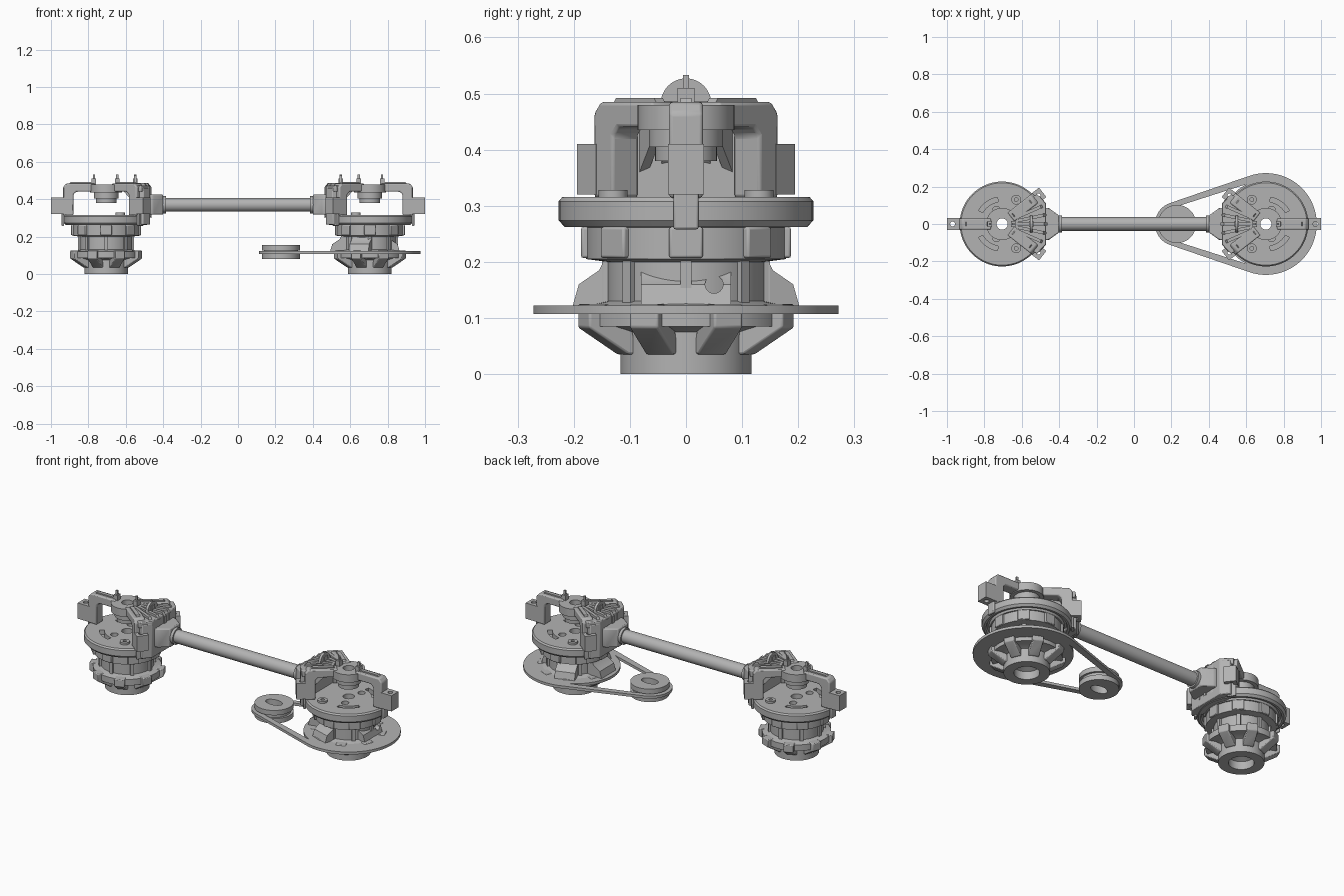
import bpy, bmesh
from math import sin, cos, pi, radians
from mathutils import Matrix

cube = bpy.data.objects.get("Cube")
if cube:
    bpy.data.objects.remove(cube)

grey = bpy.data.materials.new("grey_metal")
grey.use_nodes = True
colour = (0.45, 0.45, 0.45, 1)
grey.diffuse_color = colour
grey.node_tree.nodes["Principled BSDF"].inputs["Base Color"].default_value = colour
parts = []


def make(name, verts, faces, M, bevel=0):
    """Mesh object from points, with outward normals."""
    mesh = bpy.data.meshes.new(name)
    mesh.from_pydata(verts, [], faces)
    mesh.transform(M)
    bm = bmesh.new()
    bm.from_mesh(mesh)
    bmesh.ops.recalc_face_normals(bm, faces=bm.faces)
    bm.to_mesh(mesh)
    bm.free()
    mesh.materials.append(grey)
    obj = bpy.data.objects.new(name, mesh)
    bpy.context.collection.objects.link(obj)
    if bevel:
        mod = obj.modifiers.new("soft_edges", "BEVEL")
        mod.width, mod.segments, mod.limit_method = bevel, 2, "ANGLE"
    parts.append(obj)
    return obj


def extrude(name, poly, a, b, M, upright=False, bevel=0):
    """Polygon in plan pulled from height a to b, or upright pulled along y."""
    n = len(poly)
    verts = [(p, h, q) if upright else (p, q, h) for h in (a, b) for p, q in poly]
    faces = [[i, (i + 1) % n, n + (i + 1) % n, n + i] for i in range(n)]
    faces += [list(range(n)), list(range(n, 2 * n))]
    return make(name, verts, faces, M, bevel)


def radial(name, profile, width, angle, M, bevel=0):
    R = Matrix.Rotation(radians(angle), 4, "Z")
    return extrude(name, profile, -width / 2, width / 2, M @ R, True, bevel)


def lathe(name, profile, M, seg=64):
    """Closed ring profile of (radius, height) turned about z."""
    n = len(profile)
    verts = [(r * cos(2 * pi * k / seg), r * sin(2 * pi * k / seg), z)
             for k in range(seg) for r, z in profile]
    faces = [[k * n + i, k * n + (i + 1) % n,
              (k + 1) % seg * n + (i + 1) % n, (k + 1) % seg * n + i]
             for k in range(seg) for i in range(n)]
    return make(name, verts, faces, M)


def arc(r, start, end, x=0, y=0, n=24):
    angles = [radians(start + (end - start) * i / n) for i in range(n + 1)]
    return [(x + r * cos(t), y + r * sin(t)) for t in angles]


def circle(r, x=0, y=0, n=24):
    return arc(r, 0, 360, x, y, n)[:-1]


def box(x0, x1, z0, z1):
    return [(x0, z0), (x1, z0), (x1, z1), (x0, z1)]


def cut(obj, cutter):
    parts.remove(cutter)
    mod = obj.modifiers.new("cut", "BOOLEAN")
    mod.operation, mod.solver, mod.object = "DIFFERENCE", "EXACT", cutter
    bpy.context.view_layer.objects.active = obj
    bpy.ops.object.modifier_apply(modifier=mod.name)
    bpy.data.objects.remove(cutter)


def wheel_unit(side, M):
    # Turned lower body
    lathe(side + "_core", [
        (.065, 0), (.117, 0), (.117, .075), (.15, .085), (.18, .085), (.18, .12),
        (.14, .13), (.14, .2), (.178, .205), (.178, .27), (.03, .27), (.03, .06),
        (.065, .045)], M)
    for k in range(8):
        a = 22.5 + 45 * k
        radial(side + "_flange_lug", [(.1, .035), (.122, .035), (.198, .083), (.198, .125),
                                      (.13, .125)], .055, a, M, .004)
        radial(side + "_neck_rib", box(.13, .15, .125, .21), .02, a + 22.5, M)
        radial(side + "_collar_lug", box(.16, .187, .207, .262), .06, a + 22.5, M, .004)

    # Main disc with slots and holes
    disc = lathe(side + "_disc", [
        (.03, .255), (.185, .262), (.19, .275), (.2, .275), (.205, .262), (.216, .262),
        (.227, .274), (.227, .308), (.22, .316), (.03, .316)], M, 80)
    for s in (1, -1):
        slot = arc(.145, s * 100, s * 150) + arc(.12, s * 150, s * 100)
        cut(disc, extrude("slot_cutter", slot, .29, .4, M))
        cut(disc, extrude("hole_cutter", circle(.02, -.03, s * .075), .29, .4, M))
        screw = Matrix.Translation((.075, s * .13, 0))
        lathe(side + "_disc_screw", [(.01, .31), (.026, .31), (.026, .328), (.01, .328)],
              M @ screw, 24)

    # Hanging centre bearing
    lathe(side + "_bearing", [
        (.03, .38), (.055, .38), (.055, .405), (.066, .405), (.066, .435), (.086, .435),
        (.086, .48), (.03, .48)], M)

    # Three bent arms with screw bosses
    for a in (180, 38, -38):
        radial(side + "_arm", [
            (.06, .44), (.16, .44), (.175, .425), (.175, .314), (.23, .314), (.23, .465),
            (.212, .485), (.06, .485)], .06, a, M, .006)
        radial(side + "_arm_rib", [(.07, .48), (.2, .48), (.19, .492), (.08, .492)],
               .02, a, M)
        radial(side + "_arm_foot", box(.224, .238, .258, .34), .045, a, M, .004)
        end = .295 if a == 180 else .275
        boss = radial(side + "_boss", box(.22, end, .32, .41), .064, a, M)
        R = M @ Matrix.Rotation(radians(a), 4, "Z")
        cut(boss, extrude("hole_cutter", circle(.013, end - .03), .3, .5, R))

    # Fan shaped bracket towards the tube
    fan = [(.05, .06), (.05, -.06), (.185, -.16), (.235, -.11), (.235, .11), (.185, .16)]
    extrude(side + "_fan_plate", fan, .44, .474, M, bevel=.004)
    wall = [(.165, -.14), (.2, -.15), (.235, -.11), (.235, .11), (.2, .15), (.165, .14)]
    extrude(side + "_bracket_wall", wall, .265, .46, M, bevel=.004)
    for a in (-24, -12, 0, 12, 24):
        radial(side + "_fan_rib", [(.08, .47), (.242, .3), (.242, .465), (.225, .487),
                                   (.08, .487)], .017, a, M)

    # Clamp gripping the tube
    clamp = [(.2, -.09), (.25, -.085), (.305, -.045), (.305, .045), (.25, .085), (.2, .09)]
    extrude(side + "_tube_clamp", clamp, .318, .425, M, bevel=.006)
    lathe(side + "_clamp_collar", [(.03, 0), (.046, 0), (.046, .02), (.03, .02)],
          M @ Matrix.Translation((.3, 0, .37)) @ Matrix.Rotation(pi / 2, 4, "Y"), 32)

    # Rounded fin and small terminals on top
    fin = extrude(side + "_fin", arc(.045, 0, 180, 0, .482), -.007, .007,
                  M @ Matrix.Translation((.155, 0, 0)) @ Matrix.Rotation(pi / 2, 4, "Z"), True)
    for x in (-.065, .06, .155):
        radial(side + "_terminal", box(x - .012, x + .012, .47, .51), .03, 0, M)
        radial(side + "_terminal_tip", box(x - .006, x + .006, .5, .533), .01, 0, M)


gap = .705
left_M = Matrix.Translation((gap, 0, 0)) @ Matrix.Rotation(pi, 4, "Z")
wheel_unit("right", Matrix.Translation((-gap, 0, 0)))
wheel_unit("left", left_M)

# Connecting tube
lathe("cross_tube", [(.028, -.41), (.037, -.41), (.037, .41), (.028, .41)],
      Matrix.Translation((0, 0, .37)) @ Matrix.Rotation(pi / 2, 4, "Y"), 48)

# Swing plate joining the left unit to a small offset hub
hub_x = .23
outline = arc(.272, -109, 109, gap, n=56) + arc(.118, 109, 251, hub_x)
plate = extrude("swing_plate", outline, .107, .122, Matrix())
window = arc(.09, -100, 100, hub_x) + arc(.236, 115, 245, gap)
cut(plate, extrude("window_cutter", window, 0, .2, Matrix()))
cut(plate, extrude("bore_cutter", circle(.07, gap), 0, .2, Matrix()))
cut(plate, extrude("bore_cutter", circle(.05, hub_x), 0, .2, Matrix()))

# Offset hub with an oval bore
hub = extrude("offset_hub", circle(.09, n=48), .08, .155, Matrix.Translation((hub_x, 0, 0)))
oval = [(x, y * .6) for x, y in circle(.05)]
cut(hub, extrude("oval_cutter", oval, 0, .3, Matrix.Translation((hub_x, 0, 0))))
for z in (.08, .127):
    lathe("offset_hub_rim", [(.075, z), (.102, z), (.102, z + .028), (.075, z + .028)],
          Matrix.Translation((hub_x, 0, 0)))

# Flared supports standing on the swing plate
for a, reach, width in ((0, .213, .13), (72, .195, .11), (-72, .195, .11), (180, .16, .16)):
    block = radial("flared_support", [
        (.1, .12), (reach, .12), (reach - .012, .16), (reach - .05, .185),
        (reach - .06, .203), (.09, .203)], width, a, left_M)
    if a == 180:
        cut(block, extrude("hole_cutter", circle(.016), .12, .3,
                           left_M @ Matrix.Translation((0, 0, 0)) @ Matrix.Rotation(pi, 4, "Z")
                           @ Matrix.Translation((0, .05, .16)) @ Matrix.Rotation(pi / 2, 4, "Y")))

# Smooth the round surfaces and keep the edges crisp
bpy.ops.object.select_all(action="DESELECT")
for obj in parts:
    obj.select_set(True)
bpy.context.view_layer.objects.active = parts[0]
bpy.ops.object.shade_smooth_by_angle(angle=radians(35))
